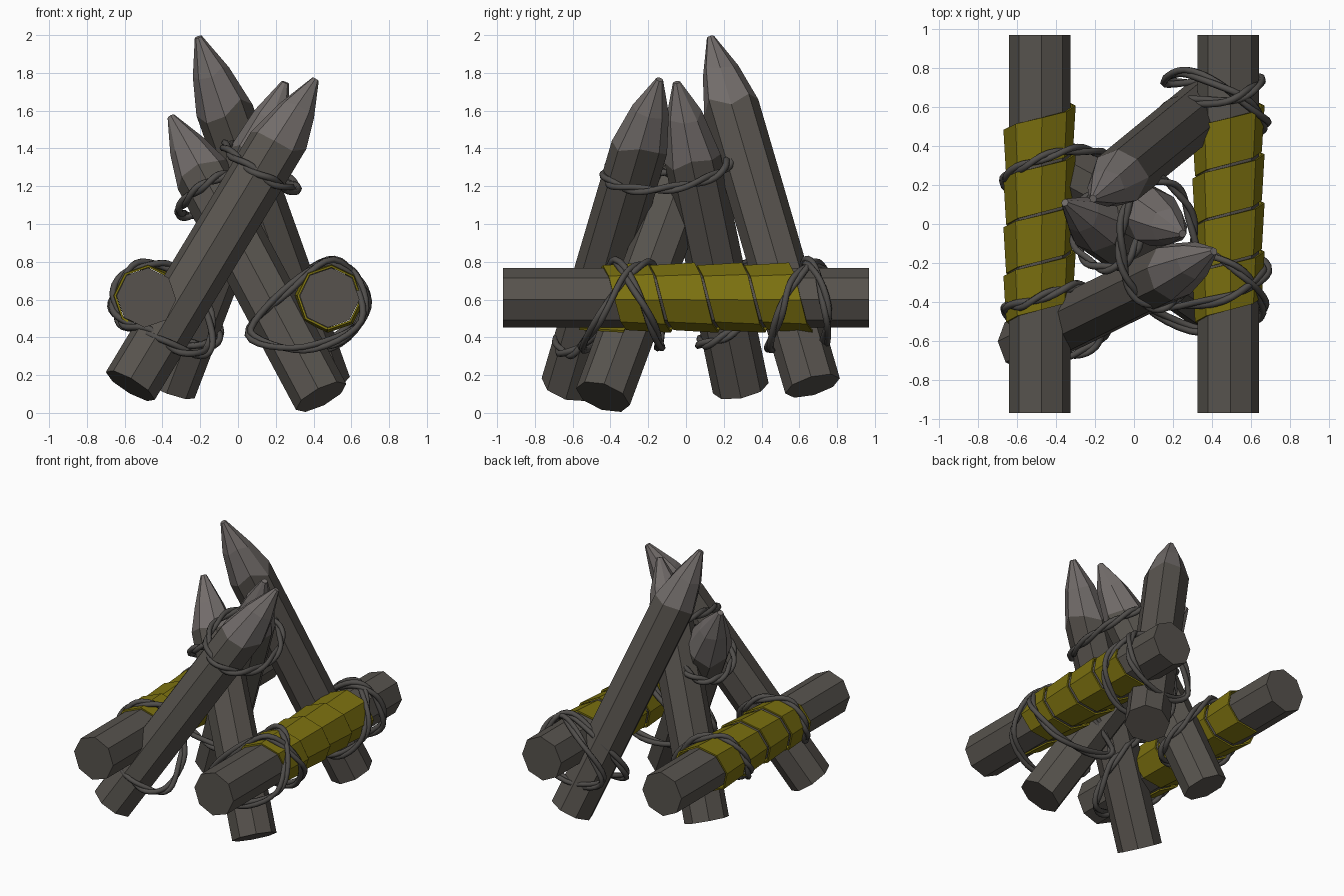
import bpy, bmesh, math, random
from mathutils import Vector

random.seed(4)
cube = bpy.data.objects.get("Cube")
if cube:
    bpy.data.objects.remove(cube, do_unlink=True)


def material(name, rgb):
    m = bpy.data.materials.new(name)
    m.use_nodes = True
    m.diffuse_color = (*rgb, 1)
    bsdf = next(n for n in m.node_tree.nodes if n.type == 'BSDF_PRINCIPLED')
    bsdf.inputs["Base Color"].default_value = (*rgb, 1)
    return m


wood = material("dark weathered wood", (0.095, 0.086, 0.075))
cut_wood = material("pale carved wood", (0.17, 0.152, 0.146))
cloth = material("olive yellow cloth", (0.2, 0.165, 0.005))
rope_mat = material("dark rope", (0.08, 0.075, 0.07))


def loft(name, rings, mats, closed=True, pale_from=None):
    """Skin a list of point rings; closed rings also get end caps."""
    bm = bmesh.new()
    vs = [[bm.verts.new(p) for p in ring] for ring in rings]
    n = len(rings[0])
    for k, (a, b) in enumerate(zip(vs, vs[1:])):
        for i in range(n if closed else n - 1):
            j = (i + 1) % n
            f = bm.faces.new((a[i], a[j], b[j], b[i]))
            f.material_index = int(pale_from is not None and k >= pale_from)
    if closed:
        bm.faces.new(vs[0][::-1])
        f = bm.faces.new(vs[-1])
        f.material_index = len(mats) - 1
    bmesh.ops.recalc_face_normals(bm, faces=bm.faces)
    me = bpy.data.meshes.new(name)
    bm.to_mesh(me)
    bm.free()
    for m in mats:
        me.materials.append(m)
    ob = bpy.data.objects.new(name, me)
    bpy.context.collection.objects.link(ob)
    return ob


SIDES = 8
LOG_Z = 0.61
PHASE = 0.06


def around_log(x, y, r, angle):
    return Vector((x + r * math.sin(angle), y, LOG_Z + r * math.cos(angle)))


# Horizontal logs with spiral cloth wraps
for side, x in (("left", 0.485), ("right", -0.485)):
    steps = [i * math.tau / SIDES + PHASE for i in range(SIDES)]
    loft(side + "_log",
         [[around_log(x, y, 0.158, a) for a in steps] for y in (-0.97, 0.97)], [wood])
    rows = []
    for i in range(4 * SIDES + 1):
        turn = i / SIDES - 0.5
        a = turn * math.tau + PHASE
        y = -0.44 + 0.25 * turn
        rows.append([around_log(x, y + d, r, a) for d, r in ((0, 0.166), (0.236, 0.18))])
    wrap = loft(side + "_cloth_wrap", rows, [cloth], closed=False)
    solid = wrap.modifiers.new("thickness", 'SOLIDIFY')
    solid.thickness = 0.012
    solid.offset = 0


# Sharpened stakes: base centre and tip
def stake(name, base, tip, r=0.15):
    base, tip = Vector(base), Vector(tip)
    axis = (tip - base).normalized()
    length = (tip - base).length
    u = axis.orthogonal().normalized()
    v = axis.cross(u)

    def ring(dist, radius, jag=0):
        pts = []
        for i in range(SIDES):
            a = i * math.tau / SIDES
            d = dist + random.uniform(-jag, jag)
            pts.append(base + axis * d + (u * math.cos(a) + v * math.sin(a)) * radius)
        return pts

    rings = [ring(0, r), ring(length - 0.4, r, 0.05),
             ring(length - 0.2, r * 0.66, 0.02), ring(length, 0.02)]
    loft(name, rings, [wood, cut_wood], pale_from=1)


stake("front_right_stake", (-0.57, -0.62, 0.143), (0.41, -0.14, 1.765))
stake("back_left_stake", (0.45, 0.67, 0.143), (-0.21, 0.13, 1.99))
stake("front_left_stake", (0.44, -0.44, 0.085), (-0.355, 0.11, 1.57))
stake("back_right_stake", (-0.37, 0.29, 0.13), (0.25, -0.05, 1.75))


# Ropes: two strands twisted around a closed smooth path
def smooth_path(pts, sub=6):
    out = []
    n = len(pts)
    for i in range(n):
        p0, p1, p2, p3 = (Vector(pts[(i + k) % n]) for k in (-1, 0, 1, 2))
        for s in range(sub):
            t = s / sub
            out.append(0.5 * (2 * p1 + (p2 - p0) * t
                              + (2 * p0 - 5 * p1 + 4 * p2 - p3) * t * t
                              + (3 * p1 - p0 - 3 * p2 + p3) * t ** 3))
    return out


def rope(name, pts):
    path = smooth_path(pts)
    n = len(path)
    centre = sum(path, Vector()) / n
    cu = bpy.data.curves.new(name, 'CURVE')
    cu.dimensions = '3D'
    cu.bevel_depth = 0.018
    cu.bevel_resolution = 1
    for strand in (0, math.pi):
        sp = cu.splines.new('POLY')
        sp.points.add(n - 1)
        sp.use_cyclic_u = True
        for i, p in enumerate(path):
            tangent = (path[(i + 1) % n] - path[i - 1]).normalized()
            side = tangent.cross(p - centre).normalized()
            out = side.cross(tangent)
            a = strand + math.tau * 5 * i / n
            q = p + (side * math.cos(a) + out * math.sin(a)) * 0.013
            sp.points[i].co = (*q, 1)
    cu.materials.append(rope_mat)
    ob = bpy.data.objects.new(name, cu)
    bpy.context.collection.objects.link(ob)
    bpy.ops.object.select_all(action='DESELECT')
    ob.select_set(True)
    bpy.context.view_layer.objects.active = ob
    bpy.ops.object.convert(target='MESH')


rope("front_right_lashing", [
    (-0.66, -0.43, 0.62), (-0.56, -0.41, 0.77), (-0.38, -0.34, 0.78),
    (-0.24, -0.32, 0.68), (-0.15, -0.42, 0.52), (-0.16, -0.58, 0.33),
    (-0.3, -0.67, 0.33), (-0.47, -0.66, 0.43), (-0.61, -0.5, 0.48)])
rope("back_right_lashing", [
    (-0.66, 0.24, 0.62), (-0.54, 0.31, 0.78), (-0.33, 0.38, 0.74),
    (-0.15, 0.35, 0.52), (-0.1, 0.2, 0.4), (-0.2, 0.08, 0.36),
    (-0.45, 0.1, 0.41), (-0.62, 0.17, 0.48)])
rope("front_left_lashing", [
    (0.35, -0.55, 0.34), (0.65, -0.47, 0.48), (0.62, -0.32, 0.72),
    (0.48, -0.2, 0.79), (0.3, -0.13, 0.68), (0.08, -0.14, 0.44),
    (0.25, -0.14, 0.35), (0.55, -0.15, 0.39), (0.68, -0.24, 0.6),
    (0.5, -0.37, 0.8), (0.25, -0.42, 0.64), (0.06, -0.42, 0.42)])
rope("back_left_lashing", [
    (0.45, 0.44, 0.34), (0.66, 0.49, 0.5), (0.65, 0.56, 0.68),
    (0.5, 0.68, 0.79), (0.27, 0.78, 0.68), (0.16, 0.73, 0.44),
    (0.4, 0.73, 0.36), (0.64, 0.75, 0.5), (0.62, 0.7, 0.72),
    (0.48, 0.63, 0.8), (0.2, 0.62, 0.62), (0.13, 0.5, 0.4)])


# Upper ties: tilted ellipses around the stakes
def tie(name, centre, rx, ry, slope_x, slope_y):
    pts = []
    for i in range(10):
        a = i * math.tau / 10
        x, y = rx * math.cos(a), ry * math.sin(a)
        pts.append(Vector(centre) + Vector((x, y, slope_x * x + slope_y * y)))
    rope(name, pts)


tie("upper_front_tie", (0.12, -0.1, 1.3), 0.19, 0.33, -0.6, 0.12)
tie("upper_back_tie", (-0.14, -0.03, 1.16), 0.17, 0.2, 0.54, -0.35)
